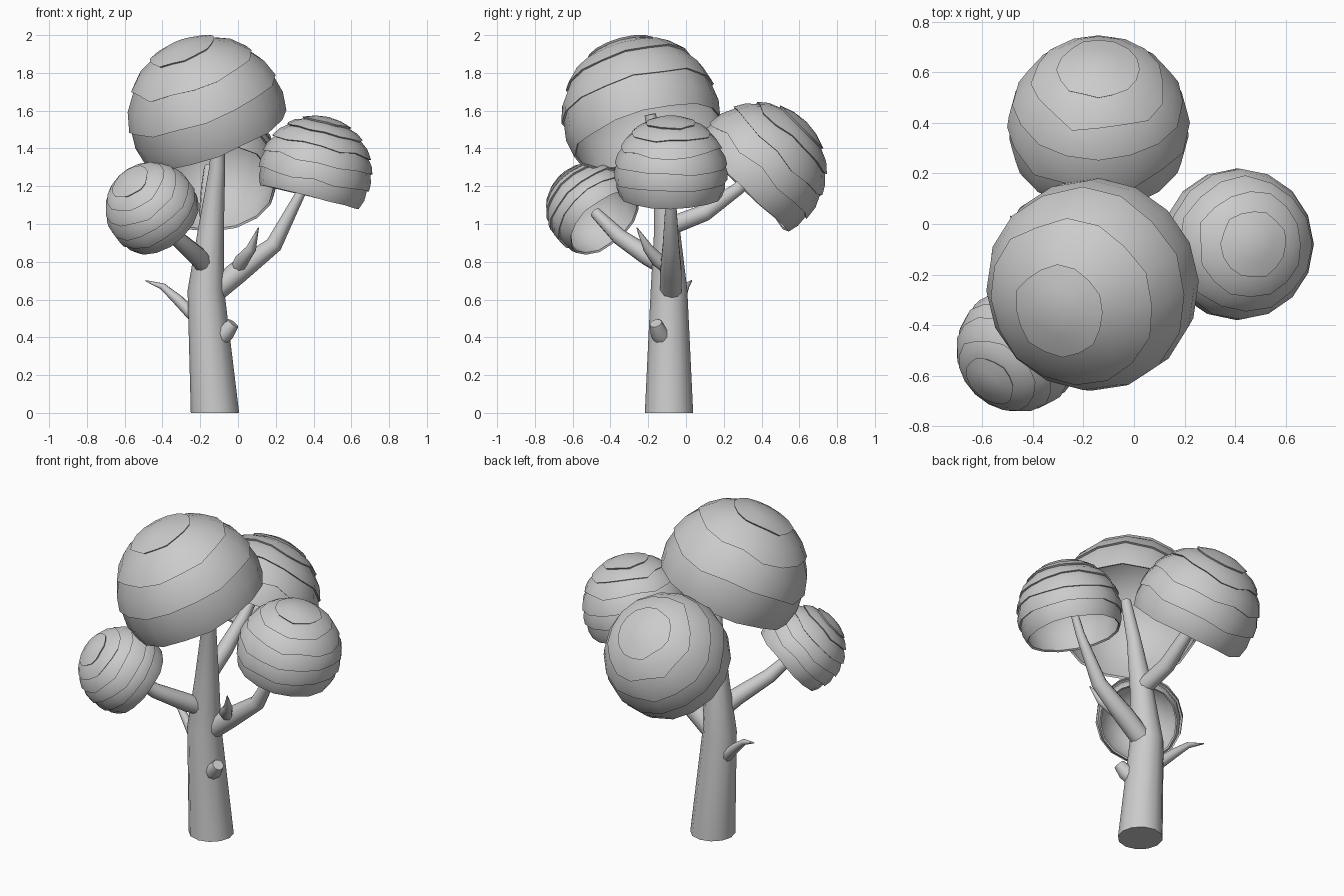
import bpy, bmesh, math, random
from mathutils import Vector

cube = bpy.data.objects.get("Cube")
if cube:
    bpy.data.objects.remove(cube, do_unlink=True)

gray = bpy.data.materials.new("plain_gray")
gray.use_nodes = True
tone = (0.6, 0.6, 0.6, 1)
gray.diffuse_color = tone
gray.node_tree.nodes["Principled BSDF"].inputs["Base Color"].default_value = tone


def finish(bm, name, angle):
    """Turn a bmesh into a smooth-shaded object."""
    bmesh.ops.recalc_face_normals(bm, faces=bm.faces)
    mesh = bpy.data.meshes.new(name)
    bm.to_mesh(mesh)
    bm.free()
    mesh.materials.append(gray)
    obj = bpy.data.objects.new(name, mesh)
    bpy.context.collection.objects.link(obj)
    bpy.ops.object.select_all(action='DESELECT')
    obj.select_set(True)
    bpy.context.view_layer.objects.active = obj
    bpy.ops.object.shade_smooth_by_angle(angle=math.radians(angle))
    return obj


def bridge(bm, a, b):
    n = len(a)
    for i in range(n):
        j = (i + 1) % n
        bm.faces.new((a[i], a[j], b[j], b[i]))


def limb(name, path, sides=10):
    """Tapered tube through (x, y, z, radius) points."""
    bm = bmesh.new()
    pts = [Vector(p[:3]) for p in path]
    rings = []
    for k, p in enumerate(pts):
        tangent = pts[min(k + 1, len(pts) - 1)] - pts[max(k - 1, 0)]
        if k == 0 and p.z == 0:
            tangent = Vector((0, 0, 1))
        turn = Vector((0, 0, 1)).rotation_difference(tangent.normalized())
        ring = []
        for i in range(sides):
            a = math.tau * i / sides
            ring.append(bm.verts.new(p + turn @ (path[k][3] * Vector((math.cos(a), math.sin(a), 0)))))
        rings.append(ring)
    for a, b in zip(rings, rings[1:]):
        bridge(bm, a, b)
    bm.faces.new(rings[0])
    bm.faces.new(rings[-1])
    return finish(bm, name, 50)


def canopy(name, centre, radius, axis, rim, layers, wave, seed, sides=16):
    """Hollow dome of overlapping leaf layers, cut at height rim along its axis."""
    rng = random.Random(seed)
    bm = bmesh.new()
    turn = Vector((0, 0, 1)).rotation_difference(Vector(axis).normalized())
    end = math.acos(rim / radius)
    first = 0.46
    edges = [first + (end - first) * k / (layers - 1) for k in range(layers)]
    step = 0.01 / radius

    def ring(theta, scale, shifts):
        out = []
        for i in range(sides):
            a = math.tau * i / sides
            t = theta + shifts[i]
            v = Vector((math.sin(t) * math.cos(a), math.sin(t) * math.sin(a), math.cos(t)))
            out.append(bm.verts.new(Vector(centre) + turn @ (v * radius * scale)))
        return out

    flat = [0] * sides
    pole = bm.verts.new(Vector(centre) + turn @ Vector((0, 0, radius)))
    rings = [ring(edges[0] / 2, 1, flat)]
    previous, old = 0, flat
    for k, edge in enumerate(edges):
        # the top and bottom layers have calmer edges
        calm = 0.5 if k in (0, layers - 1) else 1
        shifts = [calm * rng.uniform(-wave, wave) for _ in range(sides)]
        if k:
            blend = [(s + o) / 2 for s, o in zip(shifts, old)]
            rings.append(ring((previous + edge) / 2, 1, blend))
        # lip of the layer, then the tuck under it
        rings.append(ring(edge, 1.005, shifts))
        rings.append(ring(edge - 0.01, 1 - step, shifts))
        previous, old = edge, shifts
    # hollow inside
    for f in (0.8, 0.6, 0.4, 0.2):
        rings.append(ring(end * f, 0.955, flat))
    for a, b in zip(rings, rings[1:]):
        bridge(bm, a, b)
    inner = bm.verts.new(Vector(centre) + turn @ Vector((0, 0, radius * 0.955)))
    for tip, loop in ((pole, rings[0]), (inner, rings[-1])):
        for i in range(sides):
            bm.faces.new((tip, loop[i], loop[(i + 1) % sides]))
    return finish(bm, name, 40)


# Trunk and main branches
limb("trunk", [(-.122, -.09, 0, .128), (-.17, -.09, .65, .097), (-.145, -.1, .95, .07),
               (-.11, -.13, 1.3, .042), (-.1, -.19, 1.58, .03)], 12)
limb("left_branch", [(-.14, -.08, .63, .06), (.0, -.08, .745, .06), (.19, -.08, .89, .045),
                     (.33, -.08, 1.16, .026), (.4, -.08, 1.35, .02)])
limb("back_branch", [(-.14, -.08, .99, .05), (-.16, .1, 1.06, .047), (-.16, .28, 1.19, .036),
                     (-.15, .37, 1.3, .03)])
limb("front_branch", [(-.17, -.1, .77, .05), (-.215, -.2, .83, .052), (-.33, -.35, .93, .043),
                      (-.43, -.48, 1.06, .03)])

# Twigs and cut stub
limb("left_twig", [(.0, -.08, .76, .04), (.02, -.15, .81, .038), (.07, -.2, .87, .027),
                   (.108, -.26, .98, .003)], 8)
limb("right_twig", [(-.22, -.07, .5, .035), (-.32, -.03, .6, .028), (-.4, .0, .67, .018),
                    (-.49, .03, .7, .003)], 8)
limb("cut_stub", [(-.1, -.12, .395, .052), (-.06, -.145, .43, .046), (-.025, -.16, .475, .033)], 9)

# Leaf domes
canopy("top_canopy", (-.165, -.24, 1.58), .42, (-.38, -.3, 1), -.125, 4, .05, 3)
canopy("back_canopy", (-.14, .385, 1.285), .36, (0, .7, .71), -.125, 5, .05, 5)
canopy("left_canopy", (.41, -.08, 1.275), .3, (.24, 0, 1), -.135, 6, .04, 8)
canopy("front_canopy", (-.455, -.495, 1.08), .248, (-.5, -.55, .62), -.115, 6, .045, 11)
